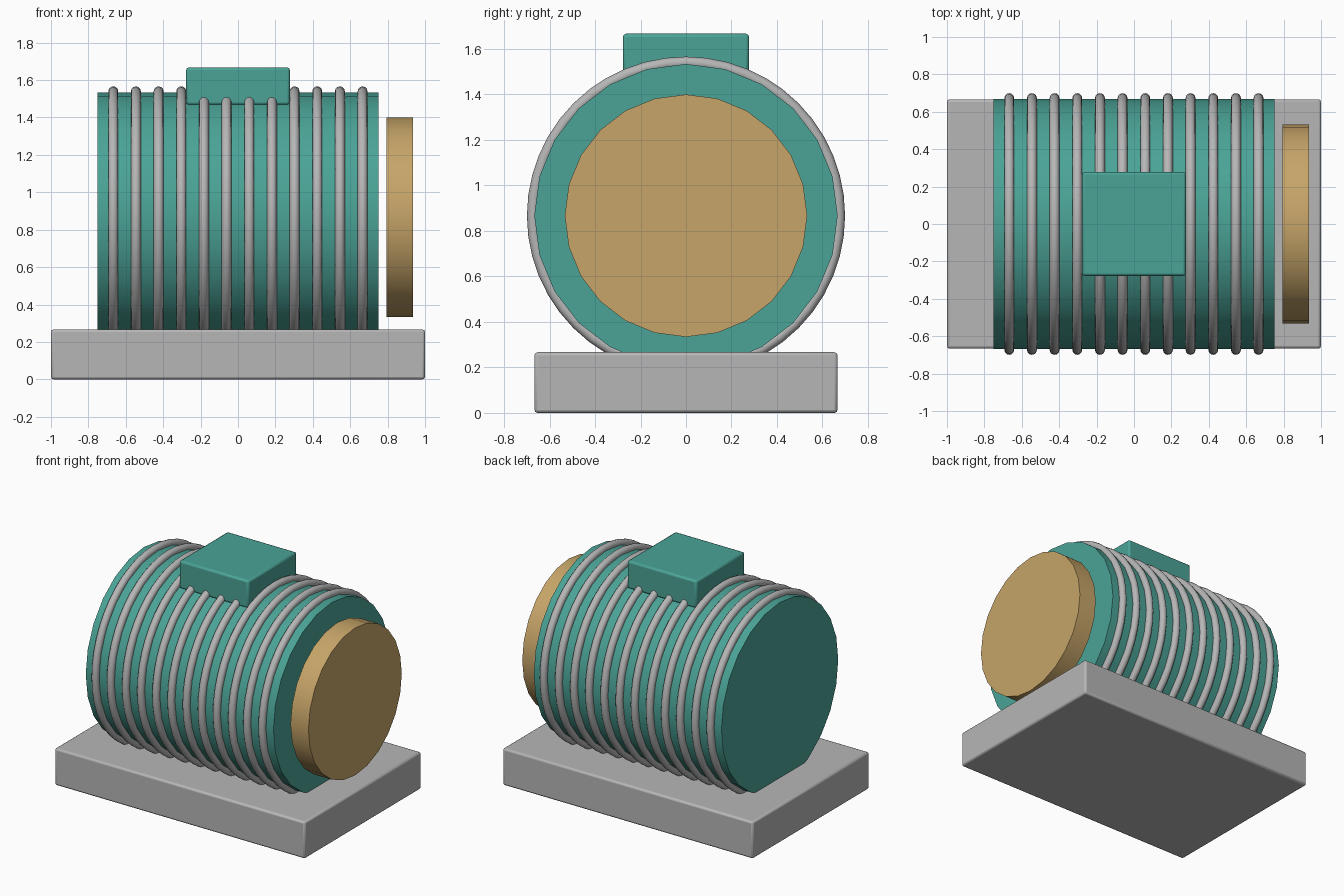
import bpy
import math

if "Cube" in bpy.data.objects:
    bpy.data.objects.remove(bpy.data.objects["Cube"])


def material(name, rgb):
    m = bpy.data.materials.new(name)
    m.diffuse_color = (*rgb, 1)
    m.use_nodes = True
    m.node_tree.nodes["Principled BSDF"].inputs["Base Color"].default_value = m.diffuse_color
    return m


TEAL = material("teal paint", (0.07, 0.37, 0.31))
GREY = material("light grey metal", (0.47, 0.47, 0.47))
GOLD = material("brass", (0.57, 0.375, 0.14))
AXIS_Z = 0.867
ALONG_X = (0, math.pi / 2, 0)


def finish(name, mat):
    ob = bpy.context.object
    ob.name = name
    ob.data.materials.append(mat)
    bpy.ops.object.shade_smooth_by_angle(angle=math.radians(35))
    return ob


def box(name, size, z, bevel, mat):
    bpy.ops.mesh.primitive_cube_add(size=1, location=(0, 0, z))
    bpy.context.object.scale = size
    bpy.ops.object.transform_apply(location=False, rotation=False, scale=True)
    ob = finish(name, mat)
    mod = ob.modifiers.new("soft edges", 'BEVEL')
    mod.width = bevel
    mod.segments = 2


def drum(name, radius, x0, x1, mat):
    bpy.ops.mesh.primitive_cylinder_add(
        vertices=24, radius=radius, depth=x1 - x0,
        location=((x0 + x1) / 2, 0, AXIS_Z), rotation=ALONG_X)
    finish(name, mat)


# Mounting base and terminal box
box("base", (2.0, 1.333, 0.267), 0.1333, 0.014, GREY)
box("terminal_box", (0.555, 0.555, 0.2), 1.567, 0.014, TEAL)

# Motor body and the end disc in front of it
drum("body", 0.667, -0.75, 0.75, TEAL)
drum("end_disc", 0.533, 0.793, 0.936, GOLD)

# Twelve cooling rings around the body
for i in range(12):
    x = -0.667 + i * 1.333 / 11
    bpy.ops.mesh.primitive_torus_add(
        major_segments=48, minor_segments=12, major_radius=0.673,
        minor_radius=0.0265, location=(x, 0, AXIS_Z), rotation=ALONG_X)
    finish(f"cooling_ring_{i + 1}", GREY)
